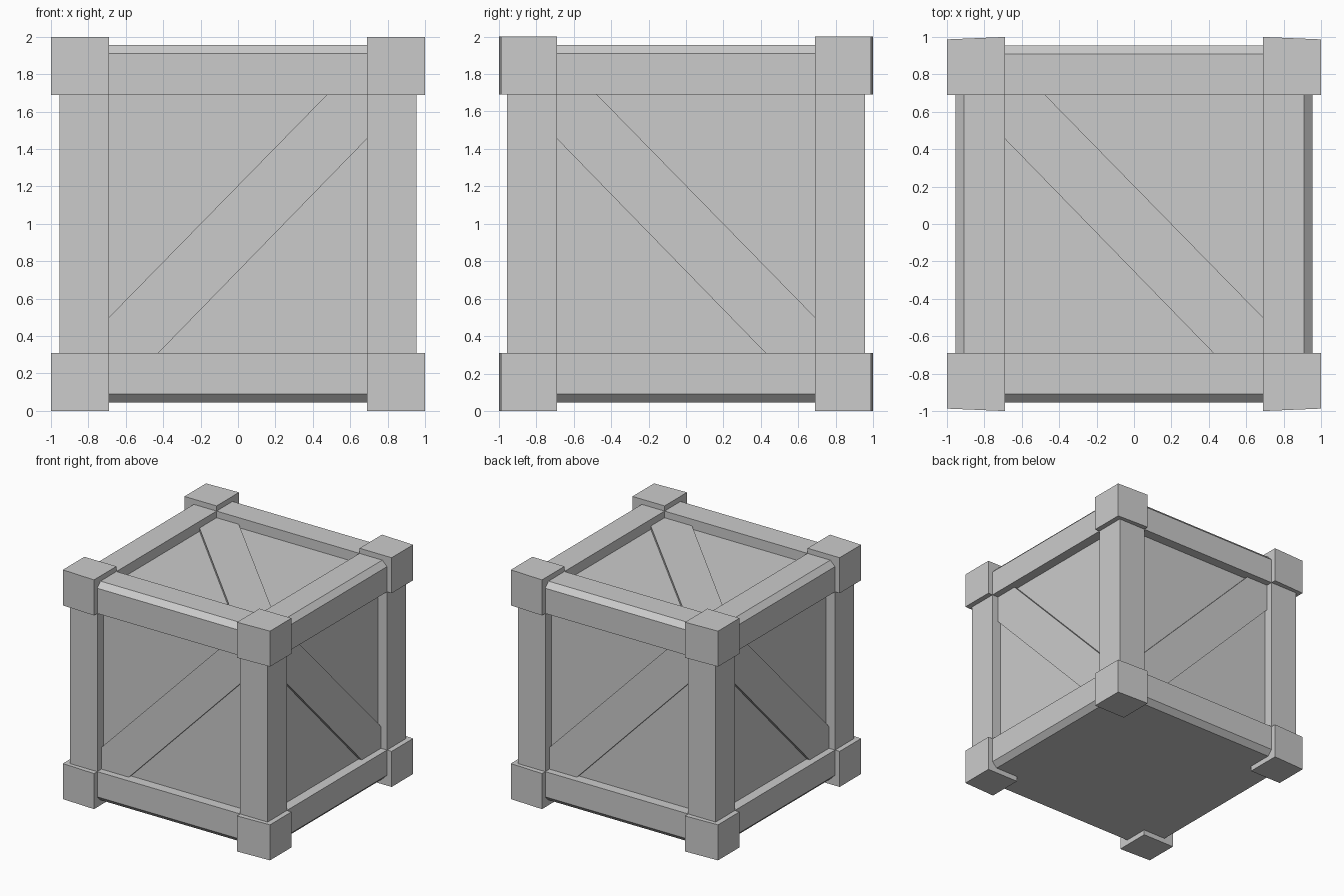
import bpy, bmesh
from math import pi
from mathutils import Matrix, Vector

if "Cube" in bpy.data.objects:
    bpy.data.objects.remove(bpy.data.objects["Cube"])

OUT, BEAM, INNER = 1.0, 0.955, 0.69     # block face, beam face, inner edge of frame
CHAMFER, PANEL, PLANK = 0.045, 0.868, 0.897
LIFT = Matrix.Translation((0, 0, 1))    # shapes are built around the crate centre


def finish(name, bm, matrix=Matrix.Identity(4)):
    bm.transform(LIFT @ matrix)
    bmesh.ops.recalc_face_normals(bm, faces=bm.faces)
    mesh = bpy.data.meshes.new(name)
    bm.to_mesh(mesh)
    bm.free()
    obj = bpy.data.objects.new(name, mesh)
    bpy.context.collection.objects.link(obj)
    return obj


def box(lo, hi):
    bm = bmesh.new()
    bmesh.ops.create_cube(bm, size=1)
    lo, hi = Vector(lo), Vector(hi)
    for v in bm.verts:
        v.co = (lo + hi) / 2 + v.co * (hi - lo)
    return bm


def prism(points, offset):
    bm = bmesh.new()
    face = bm.faces.new([bm.verts.new(p) for p in points])
    ext = bmesh.ops.extrude_face_region(bm, geom=[face])
    bmesh.ops.translate(bm, vec=offset,
                        verts=[g for g in ext["geom"] if isinstance(g, bmesh.types.BMVert)])
    return bm


# Core whose faces are the recessed panels, plus the flush floor
finish("inner_panels", box((-PANEL, -PANEL, -0.9), (PANEL, PANEL, PANEL)))
finish("floor_panel", box((-INNER, -INNER, -BEAM), (INNER, INNER, -0.8)))

# Corner blocks, slightly slanted on their front and back faces
for sx in (-1, 1):
    for sy in (-1, 1):
        for sz in (-1, 1):
            bm = box((INNER, INNER, INNER), (OUT, OUT, OUT))
            for v in bm.verts:
                if v.co.x > 0.9 and v.co.y > 0.9:
                    v.co.y = 0.987
            finish("corner_block", bm, Matrix.Diagonal((sx, sy, sz, 1)))

# Upright posts
for sx in (-1, 1):
    for sy in (-1, 1):
        finish("corner_post", box((INNER, INNER, -INNER), (BEAM, BEAM, INNER)),
               Matrix.Diagonal((sx, sy, 1, 1)))

# Horizontal rails with a chamfered outer edge
rail = [(INNER, INNER), (BEAM, INNER), (BEAM, BEAM - CHAMFER),
        (BEAM - CHAMFER, BEAM), (INNER, BEAM)]
for turn in range(4):
    for sz in (-1, 1):
        bm = prism([(-INNER, y, z) for y, z in rail], (2 * INNER, 0, 0))
        finish("rail", bm, Matrix.Rotation(turn * pi / 2, 4, 'Z') @ Matrix.Diagonal((1, 1, sz, 1)))

# Diagonal planks on the four sides and the lid
brace = [(-INNER, -INNER), (-0.425, -INNER), (INNER, 0.455),
         (INNER, INNER), (0.475, INNER), (-INNER, -0.5)]
for turn in range(4):
    flip = -1 if turn % 2 else 1
    bm = prism([(flip * u, -PLANK, v) for u, v in brace], (0, 0.08, 0))
    finish("side_brace", bm, Matrix.Rotation(turn * pi / 2, 4, 'Z'))
finish("lid_brace", prism([(-u, v, PLANK) for u, v in brace], (0, 0, -0.08)))
